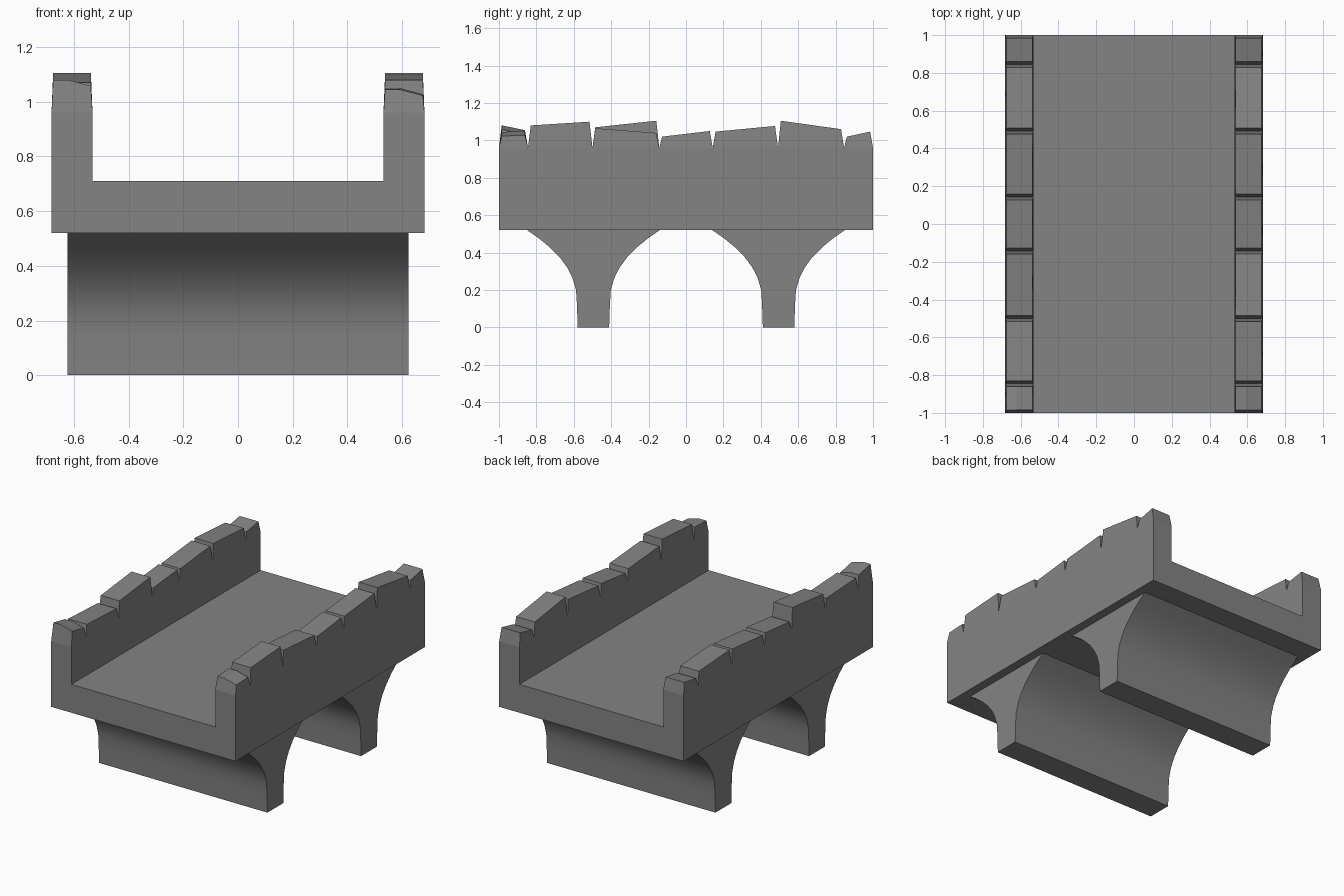
import bpy, bmesh

if "Cube" in bpy.data.objects:
    bpy.data.objects.remove(bpy.data.objects["Cube"])

stone = bpy.data.materials.new("grey stone")
stone.diffuse_color = (0.23, 0.23, 0.23, 1)
stone.use_nodes = True
stone.node_tree.nodes["Principled BSDF"].inputs["Base Color"].default_value = stone.diffuse_color


def finish(bm, name):
    bmesh.ops.remove_doubles(bm, verts=bm.verts, dist=1e-5)
    bmesh.ops.recalc_face_normals(bm, faces=bm.faces)
    me = bpy.data.meshes.new(name)
    bm.to_mesh(me)
    bm.free()
    me.materials.append(stone)
    ob = bpy.data.objects.new(name, me)
    bpy.context.collection.objects.link(ob)
    return ob


def prism(bm, ring_a, ring_b):
    """Solid between two matching closed outlines."""
    a = [bm.verts.new(p) for p in ring_a]
    b = [bm.verts.new(p) for p in ring_b]
    n = len(a)
    for i in range(n):
        bm.faces.new((a[i], a[(i + 1) % n], b[(i + 1) % n], b[i]))
    bm.faces.new(a[::-1])
    bm.faces.new(b)


XO, XI, HALF = 0.682, 0.532, 1.0
Z_UNDER, Z_ROAD, Z_WALL = 0.52, 0.71, 0.96

# Road deck with side walls: U-shaped section run along y
section = [(-XO, Z_UNDER), (XO, Z_UNDER), (XO, Z_WALL), (XI, Z_WALL),
           (XI, Z_ROAD), (-XI, Z_ROAD), (-XI, Z_WALL), (-XO, Z_WALL)]
bm = bmesh.new()
prism(bm, [(x, -HALF, z) for x, z in section], [(x, HALF, z) for x, z in section])
# the wall tops are covered by the cap stones
tops = [f for f in bm.faces if all(abs(v.co.z - Z_WALL) < 1e-5 for v in f.verts)]
bmesh.ops.delete(bm, geom=tops, context='FACES_ONLY')
finish(bm, "bridge_deck_and_walls")

# Uneven cap stones: (front height, back height) for each stone, front to back
joints = [-1.0, -0.845, -0.5, -0.143, 0.143, 0.492, 0.845, 1.0]
caps = {
    "left": (-XO, -XI, [(1.08, 1.055), (1.045, 1.03), (1.07, 1.105), (1.02, 1.045),
                        (1.04, 1.07), (1.075, 1.055), (1.02, 1.04)]),
    "right": (XI, XO, [(1.045, 1.05), (1.08, 1.10), (1.065, 1.04), (1.02, 1.05),
                       (1.047, 1.077), (1.105, 1.06), (1.02, 1.047)]),
}
for side, (xa, xb, heights) in caps.items():
    bm = bmesh.new()
    for i, (za, zb) in enumerate(heights):
        y0, y1 = joints[i], joints[i + 1]
        xm = xa + 0.4 * (xb - xa)
        drop = 0.022 if i == 0 else 0.0     # worn edge on the front stones

        def ring(y, yt, z):
            return [(xa, y, Z_WALL), (xb, y, Z_WALL), (xb - 0.006, yt, z - drop),
                    (xm, yt, z), (xa + 0.006, yt, z)]
        prism(bm, ring(y0, y0 + 0.015, za), ring(y1, y1 - 0.016, zb))
    under = [f for f in bm.faces if False]
    bm.faces.ensure_lookup_table()
    under = [f for f in bm.faces if sum(abs(v.co.z - Z_WALL) < 1e-5 for v in f.verts) == 4]
    bmesh.ops.delete(bm, geom=under, context='FACES_ONLY')
    finish(bm, side + "_cap_stones")

# Flared piers that form the arches
half_profile = [(0.084, 0.0), (0.088, 0.12), (0.093, 0.2), (0.112, 0.265), (0.14, 0.32),
                (0.18, 0.375), (0.235, 0.43), (0.29, 0.475), (0.354, Z_UNDER)]
for name, yc in (("front_pier", -0.495), ("back_pier", 0.495)):
    outline = [(yc + d, z) for d, z in half_profile]
    outline += [(yc - d, z) for d, z in reversed(half_profile)]
    bm = bmesh.new()
    prism(bm, [(-0.623, y, z) for y, z in outline], [(0.623, y, z) for y, z in outline])
    ob = finish(bm, name)
    bpy.ops.object.select_all(action='DESELECT')
    ob.select_set(True)
    bpy.context.view_layer.objects.active = ob
    bpy.ops.object.shade_smooth_by_angle(angle=0.6)
